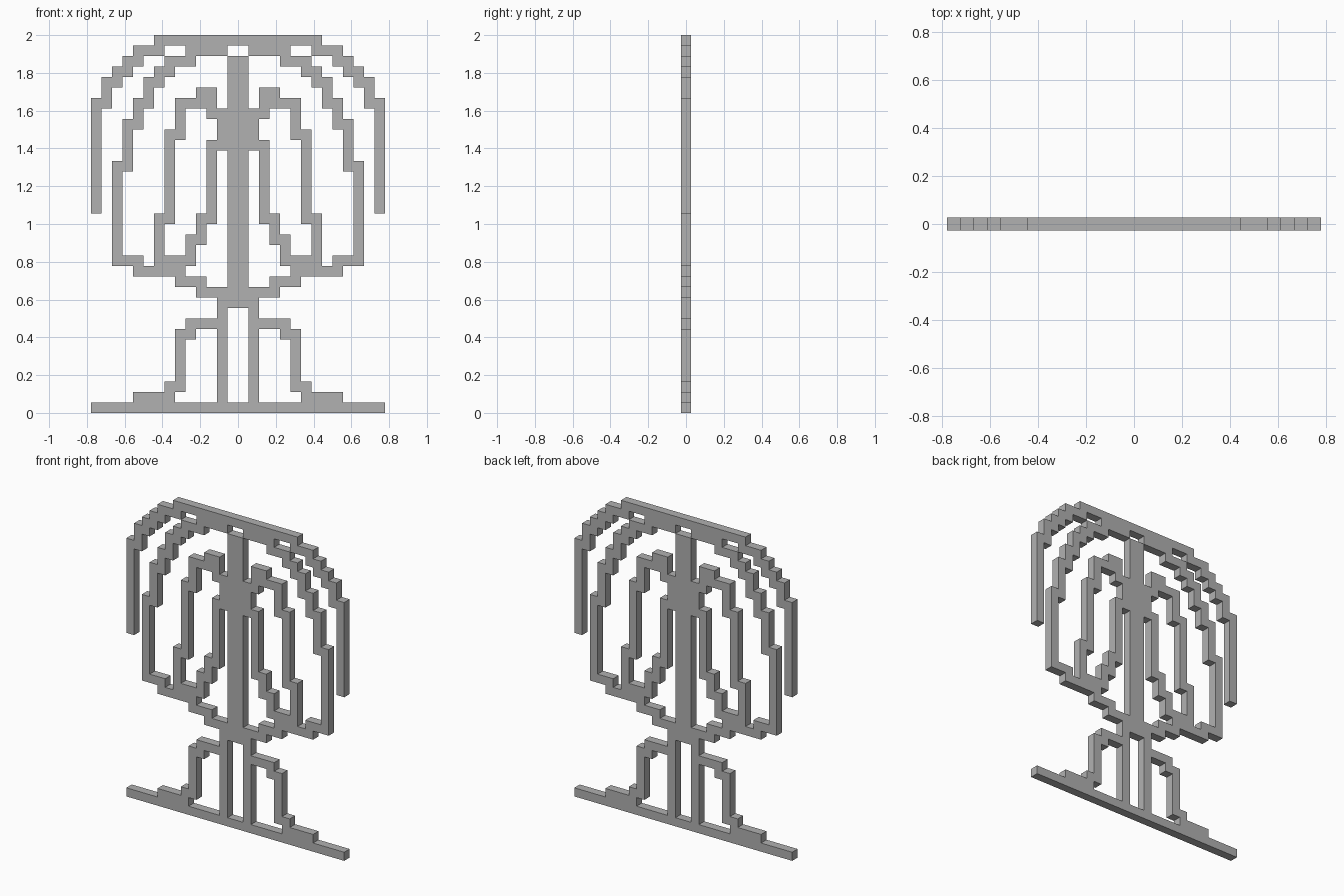
import bpy
import bmesh
import math
from mathutils import Vector

cube = bpy.data.objects.get("Cube")
if cube:
    bpy.data.objects.remove(cube, do_unlink=True)

UNIT = 2 / 36          # width of one square bar
HALF = UNIT / 2        # half the plate thickness

grey = bpy.data.materials.new("plain_grey")
grey.use_nodes = True
colour = (0.44, 0.44, 0.44, 1)
grey.diffuse_color = colour
grey.node_tree.nodes["Principled BSDF"].inputs["Base Color"].default_value = colour


def stroke(start, steps):
    """Trace a stepped bar: alternating sideways and upright moves, mirrored in x."""
    col, row = start
    cells = {(col, row)}
    for i, step in enumerate(steps):
        for _ in range(abs(step)):
            move = 1 if step > 0 else -1
            if i % 2 == 0:
                col += move
            else:
                row += move
            cells.add((col, row))
    return cells | {(-1 - c, r) for c, r in cells}


parts = {
    # flat foot bar
    "base_bar": stroke((0, 0), [13]),
    # two upright legs beside the central slot
    "inner_legs": stroke((1, 1), [0, 8]),
    # stepped braces running out to the base
    "outer_legs": stroke((2, 8), [2, -1, 1, -5, 1, -1, 3]),
    # central upright with its collar
    "spine": stroke((1, 10), [-1, 23]),
    # closed stepped loops beside the spine
    "inner_loops": stroke((1, 28), [1, 2, 1, -1, 2, -3, 1, -8, 1, -4, -3, 2,
                                    -1, 2, -1, 7, -1, 3]),
    # large loops from the top bar down to the collar
    "outer_loops": stroke((1, 34), [3, -1, 2, -1, 1, -1, 1, -2, 1, -2, 1, -4,
                                    1, -9, -2, -1, -4, -1, -2, -1, -3]),
    # top bar with drooping ends
    "canopy": stroke((0, 35), [7, -1, 2, -1, 1, -1, 1, -1, 1, -2, 1, -10]),
}
filled = set().union(*parts.values())


def build(name, cells):
    """Make one part as a plate, walled only where it meets open air."""
    bm = bmesh.new()

    def quad(points):
        bm.faces.new([bm.verts.new(Vector(p)) for p in points])

    for c, r in sorted(cells):
        x, z = c * UNIT, r * UNIT
        ring = [(x, z), (x + UNIT, z), (x + UNIT, z + UNIT), (x, z + UNIT)]
        quad([(px, -HALF, pz) for px, pz in ring])
        quad([(px, HALF, pz) for px, pz in reversed(ring)])
        sides = [(0, -1), (1, 0), (0, 1), (-1, 0)]
        for i, (dc, dr) in enumerate(sides):
            if (c + dc, r + dr) not in filled:
                (ax, az), (bx, bz) = ring[i], ring[(i + 1) % 4]
                quad([(ax, -HALF, az), (ax, HALF, az),
                      (bx, HALF, bz), (bx, -HALF, bz)])
    bmesh.ops.remove_doubles(bm, verts=bm.verts, dist=UNIT / 100)
    bmesh.ops.dissolve_limit(bm, angle_limit=math.radians(1),
                             verts=bm.verts, edges=bm.edges)
    mesh = bpy.data.meshes.new(name)
    bm.to_mesh(mesh)
    bm.free()
    mesh.materials.append(grey)
    bpy.context.collection.objects.link(bpy.data.objects.new(name, mesh))


used = set()
for part_name, part_cells in parts.items():
    build(part_name, part_cells - used)
    used |= part_cells
